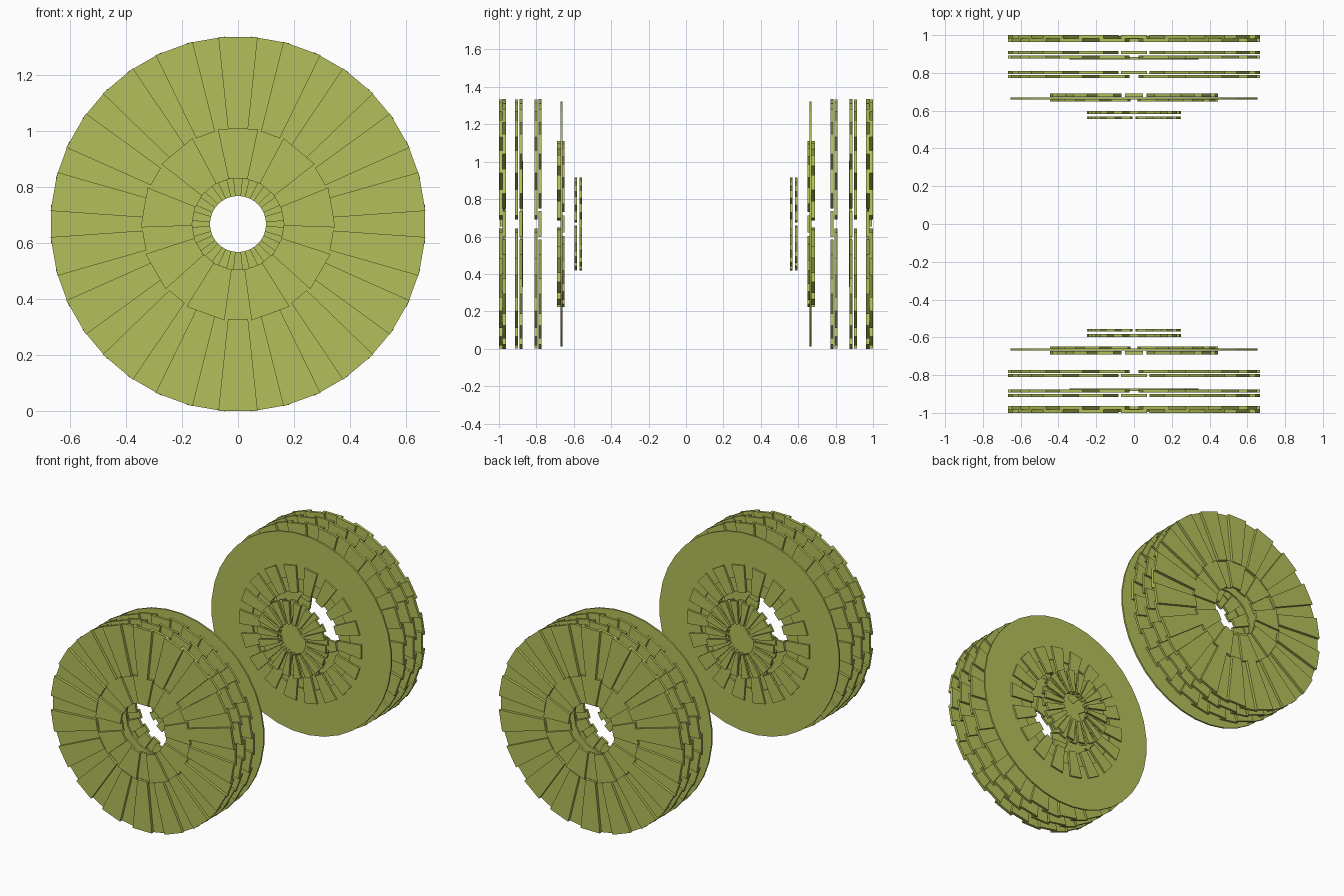
import bpy, bmesh
from math import sin, cos, radians

if "Cube" in bpy.data.objects:
    bpy.data.objects.remove(bpy.data.objects["Cube"])

CENTRE_Z = 0.667

olive = bpy.data.materials.new("olive_green")
olive.diffuse_color = (0.45, 0.52, 0.10, 1)
olive.use_nodes = True
olive.node_tree.nodes["Principled BSDF"].inputs["Base Color"].default_value = (0.45, 0.52, 0.10, 1)


def add_wedge(bm, angle, width, r_in, r_out, y0, y1):
    """Flat wedge plate with straight edges, centred on an angle from the top."""
    rings = []
    for y in (y0, y1):
        ring = []
        for r, side in ((r_in, -1), (r_out, -1), (r_out, 1), (r_in, 1)):
            a = radians(angle + side * width / 2)
            ring.append(bm.verts.new((r * sin(a), y, CENTRE_Z + r * cos(a))))
        rings.append(ring)
    a, b = rings
    bm.faces.new(a)
    bm.faces.new(b[::-1])
    for i in range(4):
        j = (i + 1) % 4
        bm.faces.new((a[i], b[i], b[j], a[j]))


def finish(bm, name):
    bmesh.ops.recalc_face_normals(bm, faces=bm.faces)
    mesh = bpy.data.meshes.new(name)
    bm.to_mesh(mesh)
    bm.free()
    mesh.materials.append(olive)
    bpy.context.collection.objects.link(bpy.data.objects.new(name, mesh))


def plate_disc(name, sign, count, width, r_in, r_out, outer, inner):
    """Two staggered layers of wedge plates; the outer layer faces away from the middle."""
    bm = bmesh.new()
    pitch = 360 / count
    for offset, (y0, y1) in ((0, outer), (pitch / 2, inner)):
        for i in range(count):
            add_wedge(bm, i * pitch + offset, width, r_in, r_out, sign * y0, sign * y1)
    finish(bm, name)


def flat_ring(name, sign, count, r_in, r_out, y0, y1):
    """Single layer of plates meeting edge to edge."""
    bm = bmesh.new()
    for i in range(count):
        add_wedge(bm, i * 360 / count, 360 / count, r_in, r_out, sign * y0, sign * y1)
    finish(bm, name)


for side, sign in (("front", -1), ("back", 1)):
    # Three large discs
    plate_disc(side + "_outer_disc", sign, 18, 12, 0.34, 0.67, (0.982, 1.0), (0.963, 0.981))
    plate_disc(side + "_second_disc", sign, 18, 12, 0.34, 0.67, (0.899, 0.915), (0.875, 0.891))
    plate_disc(side + "_third_disc", sign, 18, 12, 0.34, 0.67, (0.794, 0.81), (0.772, 0.788))
    # Small rings filling the disc centres
    plate_disc(side + "_outer_disc_centre", sign, 9, 24, 0.165, 0.347, (0.980, 0.994), (0.965, 0.979))
    flat_ring(side + "_second_disc_centre", sign, 18, 0.2, 0.342, 0.871, 0.884)
    # Thin disc carrying a thicker hub ring
    flat_ring(side + "_thin_disc", sign, 36, 0.36, 0.657, 0.660, 0.671)
    plate_disc(side + "_hub_ring", sign, 18, 12, 0.27, 0.446, (0.672, 0.69), (0.649, 0.664))
    # Innermost pair of small fans
    plate_disc(side + "_inner_fan", sign, 18, 12, 0.1, 0.25, (0.583, 0.597), (0.556, 0.570))
